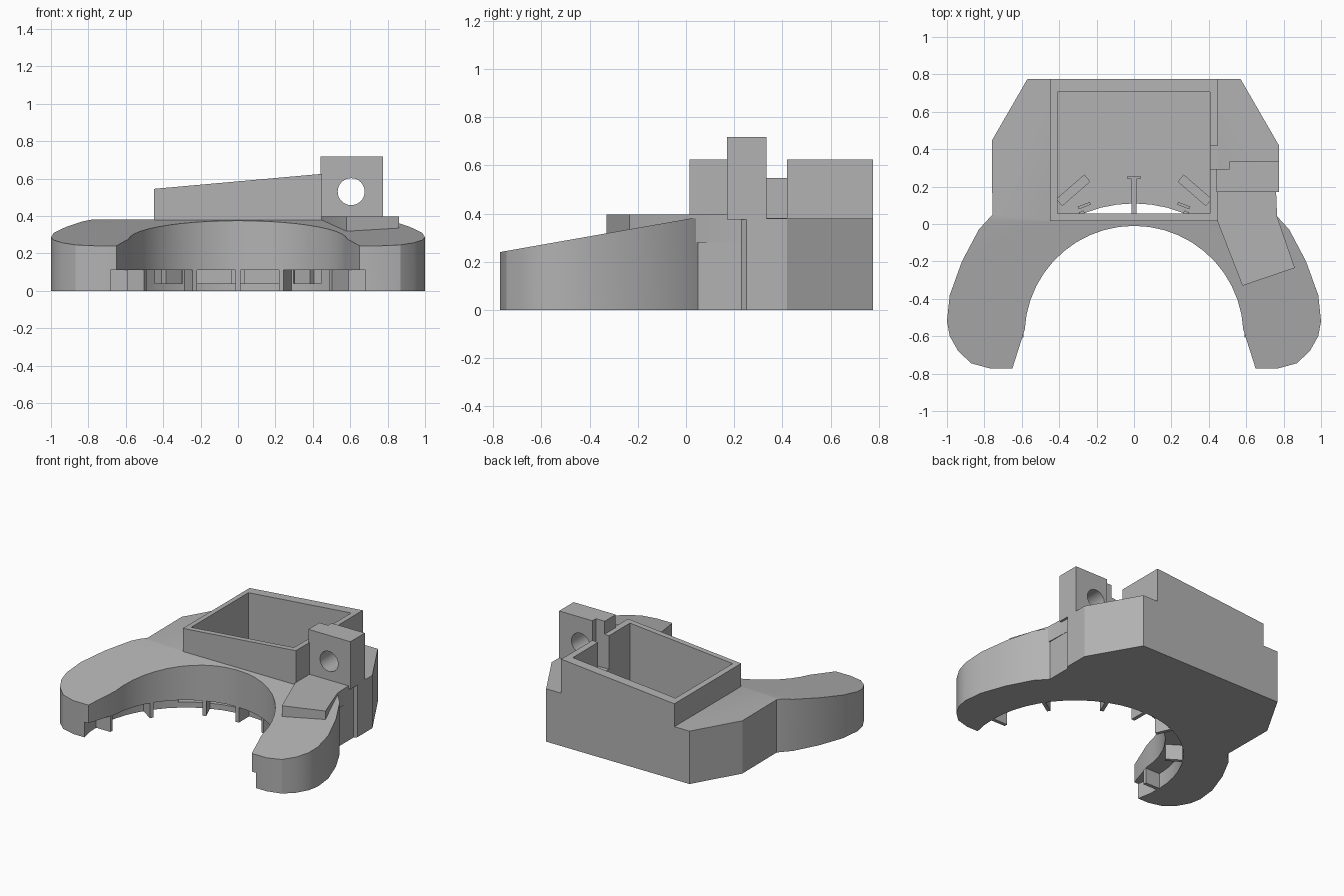
import bpy, bmesh, math
from mathutils import Vector, Matrix

if "Cube" in bpy.data.objects:
    bpy.data.objects.remove(bpy.data.objects["Cube"])

grey = bpy.data.materials.new("plain grey")
grey.use_nodes = True
grey.diffuse_color = (0.45, 0.45, 0.45, 1)
grey.node_tree.nodes["Principled BSDF"].inputs["Base Color"].default_value = grey.diffuse_color

CY, R_IN, R_UNDER, SLOT = -0.595, 0.585, 0.705, 0.11


def make(name, bm):
    bmesh.ops.recalc_face_normals(bm, faces=bm.faces)
    mesh = bpy.data.meshes.new(name)
    bm.to_mesh(mesh)
    bm.free()
    mesh.materials.append(grey)
    obj = bpy.data.objects.new(name, mesh)
    bpy.context.collection.objects.link(obj)
    return obj


def prism_bm(pts, z0, z1):
    bm = bmesh.new()
    face = bm.faces.new([bm.verts.new((x, y, z0)) for x, y in pts])
    ext = bmesh.ops.extrude_face_region(bm, geom=[face])["geom"]
    top = [v for v in ext if isinstance(v, bmesh.types.BMVert)]
    bmesh.ops.translate(bm, verts=top, vec=(0, 0, z1 - z0))
    return bm, top


def prism(name, pts, z0, z1):
    return make(name, prism_bm(pts, z0, z1)[0])


def block(name, x0, x1, y0, y1, z0, z1):
    return prism(name, [(x0, y0), (x1, y0), (x1, y1), (x0, y1)], z0, z1)


def radial_block(name, angle, r0, r1, width, z0, z1):
    """Block lying along a ray from the centre of the round opening."""
    obj = block(name, r0, r1, -width / 2, width / 2, z0, z1)
    obj.data.transform(Matrix.Translation((0, CY, 0)) @ Matrix.Rotation(math.radians(angle), 4, 'Z'))
    return obj


def combine(target, other, operation):
    mod = target.modifiers.new("join", 'BOOLEAN')
    mod.operation, mod.solver, mod.object = operation, 'EXACT', other
    bpy.context.view_layer.objects.active = target
    bpy.ops.object.modifier_apply(modifier=mod.name)
    bpy.data.objects.remove(other)


def arc(radius, start, end, steps):
    return [(radius * math.cos(a), CY + radius * math.sin(a))
            for a in (math.radians(start + (end - start) * i / steps) for i in range(steps + 1))]


# Horseshoe body: outer arm mirrored, round opening in front
arm = [(0.757, 0.05), (0.83, -0.03), (0.92, -0.2), (0.985, -0.38), (1.0, -0.52),
       (0.985, -0.6), (0.94, -0.68), (0.87, -0.745), (0.77, -0.772), (0.65, -0.772)]
right_shoulder = [(0.57, 0.775), (0.775, 0.42), (0.775, 0.25), (0.757, 0.23)]
left_shoulder = [(-0.76, 0.446), (-0.57, 0.775)]
outline = (right_shoulder + arm + arc(R_IN, 3, 177, 22)
           + [(-x, y) for x, y in reversed(arm)] + left_shoulder)
bm, top = prism_bm(outline, 0, 0.38)
# Arms slope down towards the front
cut = bmesh.ops.bisect_plane(bm, geom=bm.verts[:] + bm.edges[:] + bm.faces[:], dist=1e-5,
                             plane_co=(0, 0.02, 0.38), plane_no=Vector((0, -0.14, 0.795)).normalized(),
                             clear_outer=True)
bmesh.ops.holes_fill(bm, edges=[e for e in bm.edges if e.is_boundary], sides=0)
body = make("horseshoe_body", bm)

# Undercut below the inner lip
combine(body, prism("undercut", arc(R_UNDER, 0, 352.5, 47), -0.1, SLOT), 'DIFFERENCE')

# Raised housing with a slanted rim
bm, top = prism_bm([(-0.45, 0.015), (0.45, 0.015), (0.45, 0.775), (-0.45, 0.775)], 0.2, 0.5)
for v in top:
    v.co.z = 0.585 + 0.089 * v.co.x
combine(body, make("housing", bm), 'UNION')
combine(body, block("cavity", -0.41, 0.407, 0.055, 0.705, 0.04, 1), 'DIFFERENCE')
combine(body, block("rim_notch", 0.38, 0.47, 0.295, 0.42, 0.381, 1), 'DIFFERENCE')

# Side pockets opening into the undercut
for angle in (58, 122):
    combine(body, radial_block("pocket", angle, 0.66, 0.82, 0.17, 0.04, SLOT), 'DIFFERENCE')

# Clip bracket with a through hole
bracket = prism("clip_bracket", [(0.44, 0.17), (0.775, 0.17), (0.775, 0.335), (0.51, 0.335),
                                 (0.51, 0.295), (0.44, 0.295)], 0.375, 0.717)
bm = bmesh.new()
bmesh.ops.create_cone(bm, cap_ends=True, segments=32, radius1=0.072, radius2=0.072, depth=1,
                      matrix=Matrix.Translation((0.605, 0.25, 0.53)) @ Matrix.Rotation(math.pi / 2, 4, 'X'))
combine(bracket, make("hole", bm), 'DIFFERENCE')

# Flat pad leading from the bracket onto the left arm
pad = prism("bracket_pad", [(0.44, 0.24), (0.44, 0.03), (0.58, -0.33), (0.86, -0.235),
                            (0.765, 0.04), (0.757, 0.24)], 0.28, 0.396)

# Ribs under the inner lip
parts = [body, bracket, pad]
for angle in (0, 33, 67, 113, 147, 180):
    parts.append(radial_block("lip_rib", angle, R_IN + 0.005, 0.72, 0.025, 0, SLOT))
parts.append(block("centre_rib", -0.013, 0.013, -0.01, 0.25, 0, SLOT))
parts.append(block("centre_rib_cap", -0.035, 0.035, 0.24, 0.257, 0.03, SLOT))

# Slanted guides and small crossbars inside the cavity
for side in (-1, 1):
    guide = block("cavity_guide", -0.1, 0.1, -0.025, 0.025, 0.03, 0.15)
    guide.data.transform(Matrix.Translation((side * 0.325, 0.18, 0))
                         @ Matrix.Rotation(math.radians(-side * 41), 4, 'Z'))
    parts.append(guide)
    parts.append(radial_block("rib_cap", 90 - side * 21, 0.735, 0.75, 0.07, 0.03, SLOT))

for obj in parts:
    bpy.ops.object.select_all(action='DESELECT')
    obj.select_set(True)
    bpy.context.view_layer.objects.active = obj
    bpy.ops.object.shade_smooth_by_angle(angle=math.radians(25))
